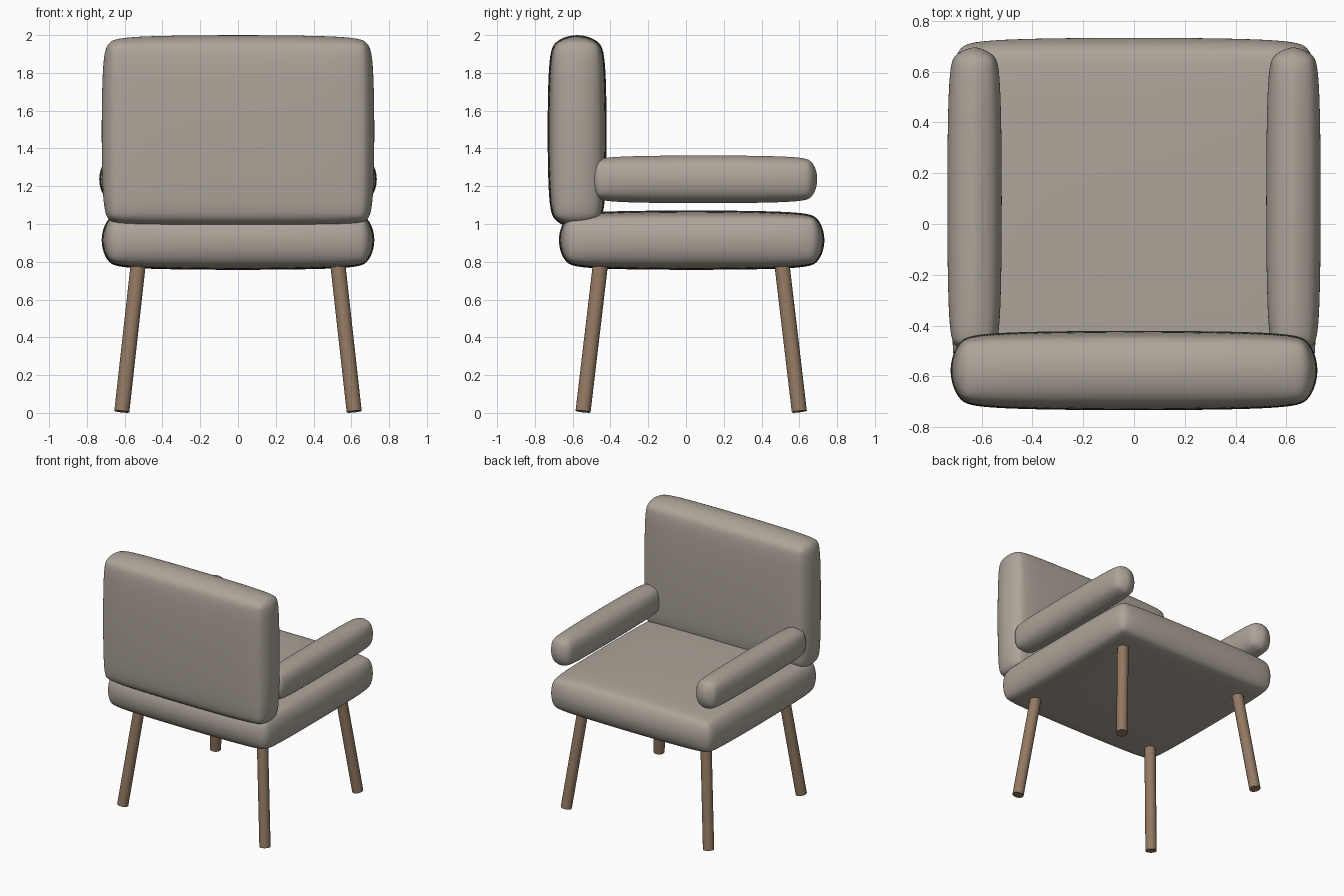
import bpy, bmesh
from mathutils import Vector

if "Cube" in bpy.data.objects:
    bpy.data.objects.remove(bpy.data.objects["Cube"])


def material(name, rgb):
    m = bpy.data.materials.new(name)
    m.diffuse_color = (*rgb, 1)
    m.use_nodes = True
    m.node_tree.nodes["Principled BSDF"].inputs["Base Color"].default_value = m.diffuse_color
    return m


fabric = material("fabric", (0.42, 0.375, 0.32))
wood = material("wood", (0.29, 0.19, 0.122))


def add_object(name, bm, mat):
    mesh = bpy.data.meshes.new(name)
    bm.to_mesh(mesh)
    bm.free()
    mesh.materials.append(mat)
    ob = bpy.data.objects.new(name, mesh)
    bpy.context.collection.objects.link(ob)
    return ob


def cushion(name, lo, hi, bevel):
    """Soft box between two corners: rounded cube plus subdivision."""
    lo, hi = Vector(lo), Vector(hi)
    grow = bevel * 0.04          # makes up for subdivision shrinkage
    size = hi - lo + Vector((grow, grow, grow))
    bm = bmesh.new()
    bmesh.ops.create_cube(bm, size=1)
    bmesh.ops.scale(bm, vec=size, verts=bm.verts)
    bmesh.ops.bevel(bm, geom=bm.edges[:], offset=bevel, segments=2,
                    affect='EDGES', profile=0.5)
    for f in bm.faces:
        f.smooth = True
    ob = add_object(name, bm, fabric)
    ob.location = (lo + hi) / 2
    sub = ob.modifiers.new("soften", 'SUBSURF')
    sub.levels = sub.render_levels = 4


def leg(name, bottom, top, radius):
    """Straight round leg between two points."""
    bottom, top = Vector(bottom), Vector(top)
    axis = top - bottom
    bm = bmesh.new()
    bmesh.ops.create_cone(bm, cap_ends=True, segments=32, radius1=radius,
                          radius2=radius, depth=axis.length)
    for f in bm.faces:
        f.smooth = len(f.verts) == 4
    for e in bm.edges:
        e.smooth = all(f.smooth for f in e.link_faces)
    ob = add_object(name, bm, wood)
    ob.location = (bottom + top) / 2
    ob.rotation_mode = 'QUATERNION'
    ob.rotation_quaternion = axis.to_track_quat('Z', 'Y')


# Seat and backrest
cushion("seat", (-0.722, -0.673, 0.757), (0.722, 0.733, 1.072), 0.12)
cushion("backrest", (-0.722, -0.733, 0.98), (0.722, -0.42, 2.0), 0.12)

# Armrests and splayed legs, mirrored left and right
for side, s in (("left", -1), ("right", 1)):
    x0, x1 = sorted((s * 0.52, s * 0.735))
    cushion(side + "_armrest", (x0, -0.51, 1.11), (x1, 0.695, 1.363), 0.095)
    leg(side + "_backrest_side_leg", (s * 0.615, -0.545, 0.007),
        (s * 0.518, -0.442, 0.88), 0.04)
    leg(side + "_open_side_leg", (s * 0.615, 0.6, 0.007),
        (s * 0.518, 0.497, 0.88), 0.04)
